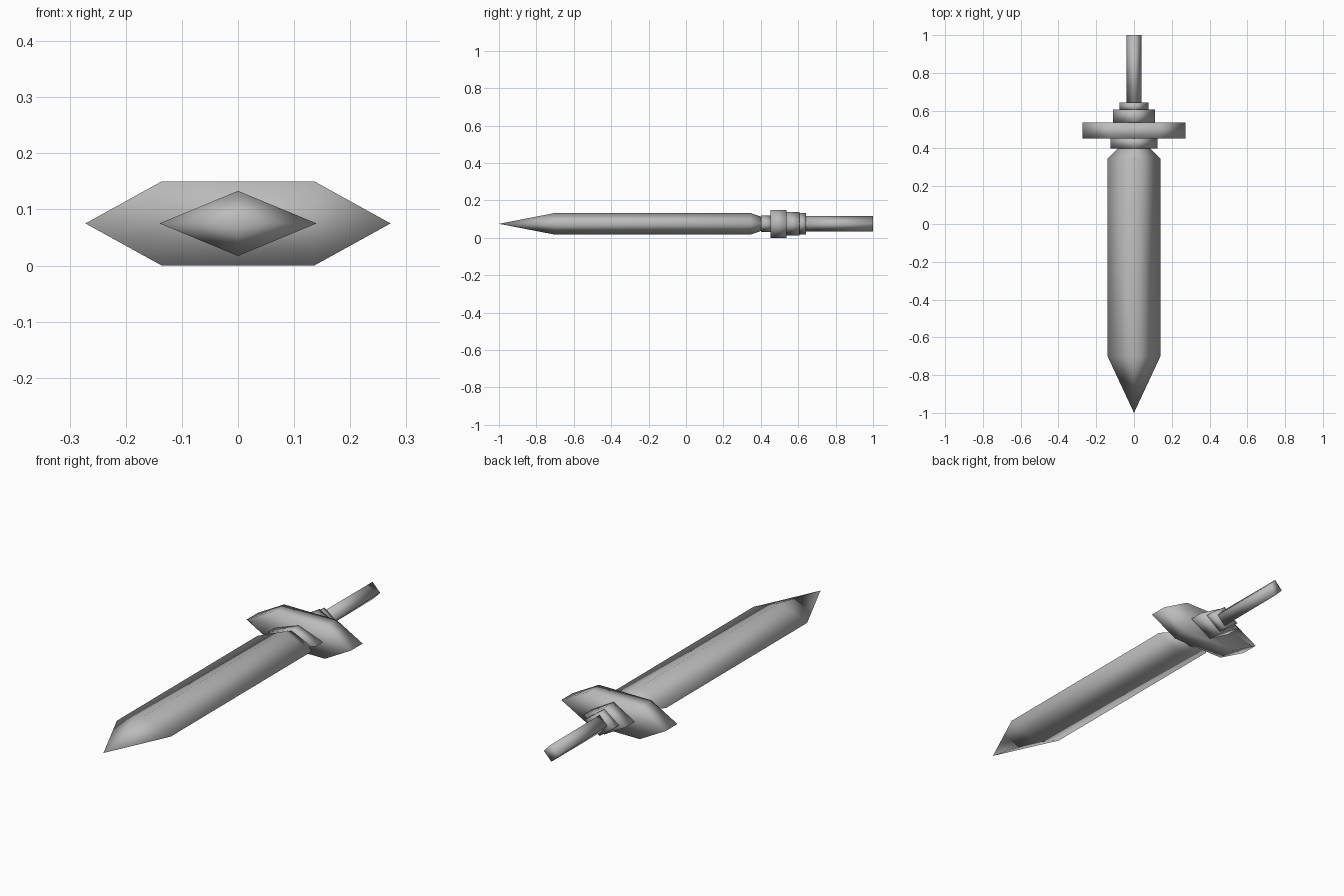
import bpy
import bmesh

cube = bpy.data.objects.get("Cube")
if cube:
    bpy.data.objects.remove(cube, do_unlink=True)

AXIS_Z = 0.075
DIAMOND = [(1, 0), (0, 1), (-1, 0), (0, -1)]
HEXAGON = [(1, 0), (0.5, 1), (-0.5, 1), (-1, 0), (-0.5, -1), (0.5, -1)]

steel = bpy.data.materials.new("steel_grey")
steel.use_nodes = True
steel.diffuse_color = (0.5, 0.5, 0.5, 1)
steel.node_tree.nodes["Principled BSDF"].inputs["Base Color"].default_value = (0.5, 0.5, 0.5, 1)


def loft(name, outline, sections):
    """Skin an outline along y; each section is (y, half width, half height)."""
    bm = bmesh.new()
    rings = []
    for y, w, h in sections:
        pts = outline if w else [(0, 0)]
        rings.append([bm.verts.new((x * w, y, AXIS_Z + z * h)) for x, z in pts])
    n = len(outline)
    for a, b in zip(rings, rings[1:]):
        for i in range(n):
            j = (i + 1) % n
            if len(a) == 1:
                bm.faces.new((a[0], b[j], b[i]))
            else:
                bm.faces.new((a[i], a[j], b[j], b[i]))
    for ring in (rings[0], rings[-1]):
        if len(ring) > 1:
            bm.faces.new(ring)
    bmesh.ops.recalc_face_normals(bm, faces=bm.faces)
    for face in bm.faces:
        face.smooth = True
    mesh = bpy.data.meshes.new(name)
    bm.to_mesh(mesh)
    bm.free()
    mesh.materials.append(steel)
    obj = bpy.data.objects.new(name, mesh)
    bpy.context.collection.objects.link(obj)
    return obj


# Blade: pointed tip, straight body, narrowed neck
loft("blade", DIAMOND, [(-1, 0, 0), (-0.7, 0.14, 0.058),
                        (0.345, 0.14, 0.058), (0.41, 0.075, 0.035)])

# Hilt: collars on both sides of the crossguard, then the grip
loft("front_collar", DIAMOND, [(0.4, 0.125, 0.045), (0.46, 0.125, 0.045)])
loft("crossguard", HEXAGON, [(0.452, 0.272, 0.075), (0.538, 0.272, 0.075)])
loft("back_collar", DIAMOND, [(0.535, 0.11, 0.063), (0.607, 0.11, 0.063)])
loft("grip_collar", DIAMOND, [(0.6, 0.076, 0.057), (0.642, 0.076, 0.057)])
loft("grip", DIAMOND, [(0.63, 0.04, 0.042), (1, 0.04, 0.041)])
